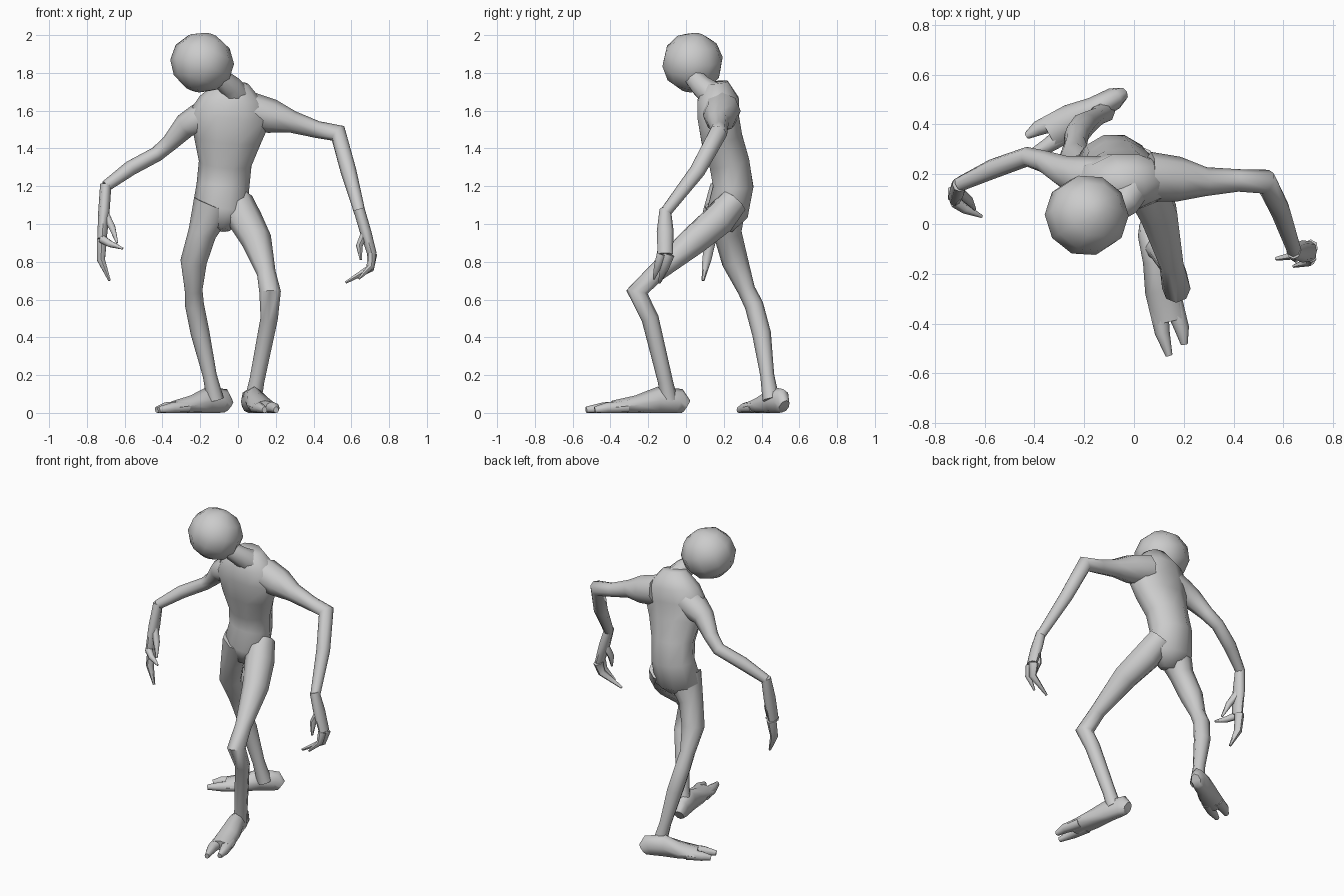
import bpy
import bmesh
import math
from mathutils import Vector

X_AXIS, Y_AXIS = Vector((1, 0, 0)), Vector((0, 1, 0))

default_cube = bpy.data.objects.get("Cube")
if default_cube:
    bpy.data.objects.remove(default_cube, do_unlink=True)


def loft(name, rings, side=Y_AXIS, sides=8):
    """Skin elliptical rings (centre, half width along side, half depth)."""
    centres = [ring[0] for ring in rings]
    last = len(rings) - 1
    bm = bmesh.new()
    loops = []
    for i, (centre, width, depth) in enumerate(rings):
        # Mitre each ring between its two neighbouring segments
        tangent = Vector()
        if i > 0:
            tangent += (centre - centres[i - 1]).normalized()
        if i < last:
            tangent += (centres[i + 1] - centre).normalized()
        tangent.normalize()
        across = (side - tangent * side.dot(tangent)).normalized()
        outward = tangent.cross(across)
        loop = []
        for k in range(sides):
            angle = math.tau * k / sides
            corner = centre + across * width * math.cos(angle) + outward * depth * math.sin(angle)
            corner.z = max(corner.z, 0)
            loop.append(bm.verts.new(corner))
        loops.append(loop)
    for lower, upper in zip(loops, loops[1:]):
        for k in range(sides):
            following = (k + 1) % sides
            bm.faces.new((lower[k], lower[following], upper[following], upper[k]))
    bm.faces.new(loops[0][::-1])
    bm.faces.new(loops[-1])
    bmesh.ops.recalc_face_normals(bm, faces=bm.faces)

    mesh = bpy.data.meshes.new(name)
    bm.to_mesh(mesh)
    bm.free()
    part = bpy.data.objects.new(name, mesh)
    bpy.context.collection.objects.link(part)
    bpy.ops.object.select_all(action='DESELECT')
    part.select_set(True)
    bpy.context.view_layer.objects.active = part
    bpy.ops.object.shade_smooth_by_angle(angle=math.radians(60))


def limb(name, joints):
    """Round tube through joints given as (x, y, z, radius)."""
    loft(name, [(Vector(joint[:3]), joint[3], joint[3]) for joint in joints])


def finger(name, root, tip, bulge, radius):
    """Digit bowed sideways by bulge and tapering to its tip."""
    middle = root.lerp(tip, 0.5) + X_AXIS * bulge
    rings = [(root, radius, radius), (middle, radius * 0.8, radius * 0.8),
             (tip, radius / 4, radius / 4)]
    loft(name, rings, sides=6)


def hand(prefix, wrist, knuckle, long_tip, short_tip, thumb_tip, bulge):
    """Flat palm with two fingers and a thumb."""
    wrist, knuckle = Vector(wrist), Vector(knuckle)
    middle = wrist.lerp(knuckle, 0.5)
    loft(prefix + "_palm", [(wrist, 0.03, 0.03), (middle, 0.045, 0.03), (knuckle, 0.04, 0.025)])
    spread = Y_AXIS * 0.02
    finger(prefix + "_long_finger", knuckle + spread, Vector(long_tip), bulge, 0.03)
    finger(prefix + "_short_finger", knuckle - spread, Vector(short_tip), bulge / 2, 0.025)
    finger(prefix + "_thumb", middle, Vector(thumb_tip), -bulge / 3, 0.025)


def foot(prefix, heel, toe, outer_sign, stretch):
    """Flat-soled foot running from heel to toe, split into two toes."""
    heel = Vector((*heel, 0))
    forward = (Vector((*toe, 0)) - heel).normalized()
    lateral = Vector((-forward.y, forward.x, 0)) * outer_sign

    def ring(along, aside, width, height):
        spot = heel + forward * along * stretch + lateral * aside
        spot.z = height * 0.85
        return spot, width, height

    sole = [ring(0, 0, 0.03, 0.04), ring(0.04, 0, 0.045, 0.07), ring(0.15, 0, 0.05, 0.075),
            ring(0.27, 0, 0.07, 0.05), ring(0.4, 0, 0.07, 0.035)]
    loft(prefix + "_foot", sole, lateral)
    for label, sign in (("inner", -1), ("outer", 1)):
        toe_rings = [ring(0.33, 0.03 * sign, 0.04, 0.035), ring(0.44, 0.04 * sign, 0.03, 0.03),
                     ring(0.52 - 0.015 * sign, 0.035 * sign, 0.014, 0.018)]
        loft(f"{prefix}_{label}_toe", toe_rings, lateral)


# Torso: (height, depth position, half width), leaning sideways as it rises
torso_profile = [(0.97, 0.2, 0.06), (1.06, 0.22, 0.15), (1.2, 0.25, 0.14), (1.32, 0.23, 0.14),
                 (1.45, 0.19, 0.18), (1.57, 0.17, 0.22), (1.66, 0.17, 0.17), (1.75, 0.16, 0.08)]
torso_rings = []
for height, back, width in torso_profile:
    lean = (height - 2) * 0.1
    torso_rings.append((Vector((lean, back, height)), width, min(0.115, width * 0.8)))
loft("torso", torso_rings, X_AXIS, sides=10)

limb("neck", [(0, 0.17, 1.66, 0.08), (-0.04, 0.08, 1.73, 0.06), (-0.13, 0.02, 1.8, 0.05)])

# Head: rounded, tilted towards the right shoulder
head_rings = []
levels = 6
for step in range(levels):
    angle = 0.25 + (math.pi - 0.45) * step / (levels - 1)
    rise, swell = -math.cos(angle), math.sin(angle)
    centre = Vector((-0.19 + 0.05 * rise, 0.035 + 0.03 * rise, 1.855 + 0.148 * rise))
    head_rings.append((centre, 0.17 * swell, 0.165 * swell))
loft("head", head_rings, X_AXIS, sides=10)

# Left leg strides forward, right leg trails
limb("left_leg", [
    (0, 0.25, 1.12, 0.08), (0.04, 0.17, 1.02, 0.09), (0.1, 0.04, 0.91, 0.08),
    (0.15, -0.16, 0.74, 0.05), (0.17, -0.26, 0.64, 0.057), (0.165, -0.19, 0.5, 0.046),
    (0.1, -0.11, 0.17, 0.04), (0.08, -0.09, 0.07, 0.045)])
limb("right_leg", [
    (-0.13, 0.21, 1.1, 0.11), (-0.19, 0.22, 0.95, 0.075), (-0.235, 0.26, 0.8, 0.07),
    (-0.235, 0.32, 0.65, 0.047), (-0.23, 0.36, 0.57, 0.05), (-0.2, 0.4, 0.42, 0.05),
    (-0.15, 0.43, 0.2, 0.037), (-0.12, 0.45, 0.07, 0.045)])
foot("left", (0.05, 0), (0.17, -0.5), 1, 1)
foot("right", (-0.05, 0.52), (-0.42, 0.32), -1, 0.82)

# Arms spread outward and bend down at the elbows
limb("left_arm", [
    (0.06, 0.19, 1.6, 0.1), (0.18, 0.18, 1.57, 0.09), (0.29, 0.17, 1.54, 0.058),
    (0.42, 0.175, 1.5, 0.045), (0.53, 0.17, 1.48, 0.05), (0.585, 0.06, 1.28, 0.042),
    (0.645, -0.11, 1.06, 0.03)])
limb("right_arm", [
    (-0.1, 0.18, 1.6, 0.09), (-0.21, 0.19, 1.55, 0.085), (-0.28, 0.21, 1.52, 0.065),
    (-0.36, 0.25, 1.43, 0.045), (-0.43, 0.27, 1.37, 0.04), (-0.57, 0.22, 1.295, 0.04),
    (-0.7, 0.16, 1.2, 0.03)])

# Hands hang with the fingers curling inward
hand("left", (0.64, -0.11, 1.08), (0.71, -0.11, 0.84),
     (0.57, -0.14, 0.69), (0.64, -0.17, 0.71), (0.65, -0.15, 0.81), 0.06)
hand("right", (-0.7, 0.16, 1.21), (-0.72, 0.11, 0.92),
     (-0.68, 0.09, 0.7), (-0.61, 0.03, 0.87), (-0.64, 0.06, 0.9), -0.025)
